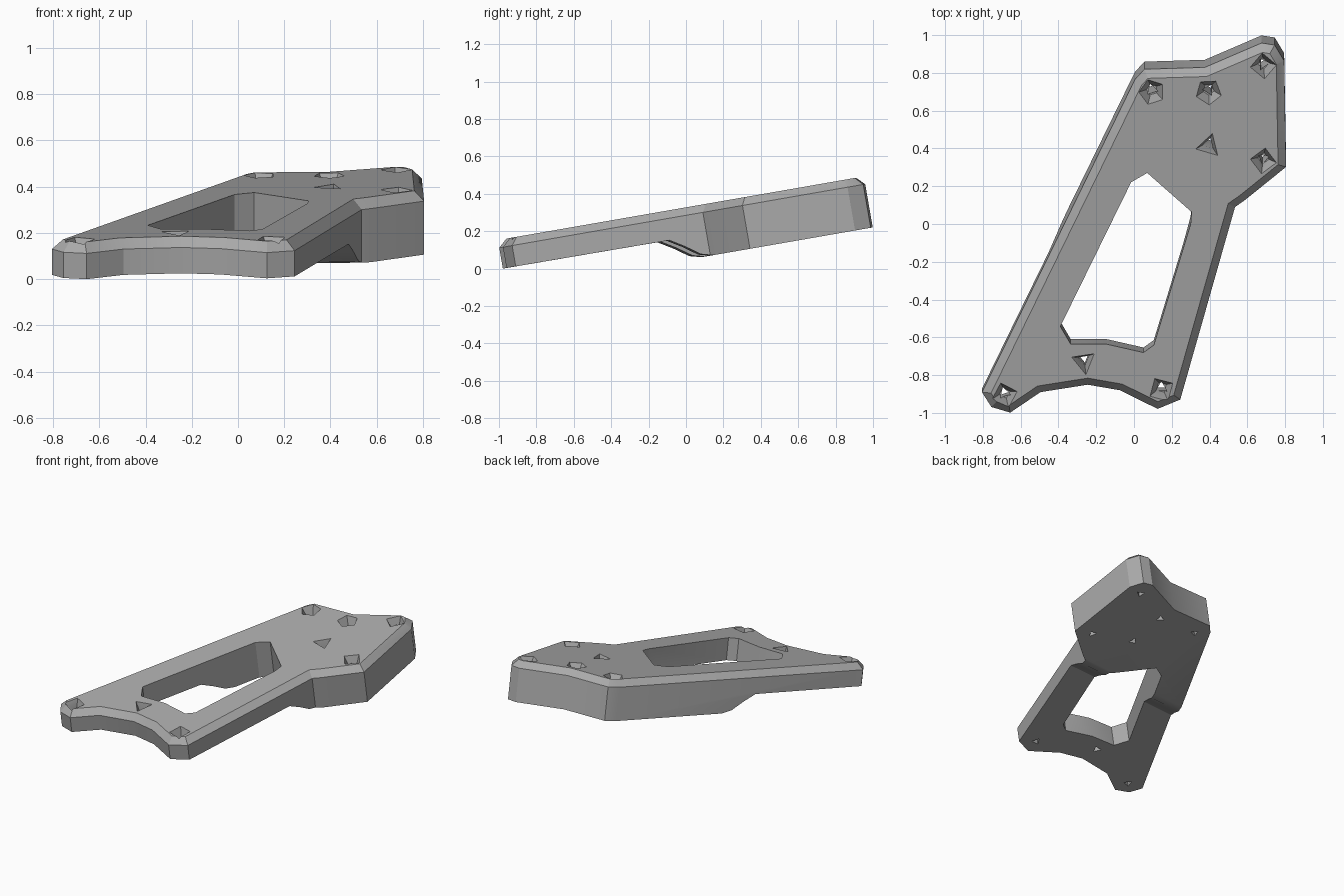
import bpy, bmesh, math
from mathutils import Matrix, Vector

if "Cube" in bpy.data.objects:
    bpy.data.objects.remove(bpy.data.objects["Cube"], do_unlink=True)

TILT = math.atan(0.174)
DEPTH = 0.277

grey = bpy.data.materials.new("plain grey")
grey.use_nodes = True
grey.diffuse_color = (0.4, 0.4, 0.4, 1)
grey.node_tree.nodes["Principled BSDF"].inputs["Base Color"].default_value = (0.4, 0.4, 0.4, 1)


def prism(name, points, low, high, rim=0.0):
    """Extrude a flat outline between two heights, optionally bevelling the top rim."""
    bm = bmesh.new()
    base = bm.faces.new([bm.verts.new((x, y, low)) for x, y in points])
    top = bmesh.ops.extrude_face_region(bm, geom=[base])["geom"]
    verts = [v for v in top if isinstance(v, bmesh.types.BMVert)]
    bmesh.ops.translate(bm, verts=verts, vec=(0, 0, high - low))
    bmesh.ops.recalc_face_normals(bm, faces=bm.faces)
    if rim:
        edges = [e for e in bm.edges if all(v.co.z > high - 1e-4 for v in e.verts)]
        bmesh.ops.bevel(bm, geom=edges, offset=rim, segments=1, affect='EDGES')
    return finish(name, bm)


def finish(name, bm):
    mesh = bpy.data.meshes.new(name)
    bm.to_mesh(mesh)
    bm.free()
    mesh.materials.append(grey)
    obj = bpy.data.objects.new(name, mesh)
    bpy.context.collection.objects.link(obj)
    return obj


def funnel(name, x, y, sides, turn):
    """Tapered screw hole: faceted recess above, narrow triangular bore below."""
    bm = bmesh.new()
    for n, low, high, r_low, r_high in ((3, -0.4, 0.02, 0.028, 0.034),
                                        (sides, -0.075, 0.02, 0.03, 0.08)):
        place = Matrix.Translation((x, y, (low + high) / 2)) @ Matrix.Rotation(turn, 4, 'Z')
        bmesh.ops.create_cone(bm, cap_ends=True, segments=n, radius1=r_low,
                              radius2=r_high, depth=high - low, matrix=place)
    return finish(name, bm)


def cut(target, cutter):
    mod = target.modifiers.new("cut", 'BOOLEAN')
    mod.operation = 'DIFFERENCE'
    mod.solver = 'EXACT'
    mod.use_self = True
    mod.object = cutter
    cutter.hide_render = True
    bpy.context.view_layer.objects.active = target
    bpy.ops.object.modifier_apply(modifier=mod.name)
    bpy.data.objects.remove(cutter, do_unlink=True)


# Main plate: flat outline with a bevelled top rim
outline = [(-0.81, -0.91), (-0.76, -0.99), (-0.66, -1.02), (-0.5, -0.91), (-0.25, -0.87),
           (-0.08, -0.90), (0.12, -1.0), (0.24, -0.95), (0.53, 0.085), (0.58, 0.12),
           (0.80, 0.30), (0.79, 0.87), (0.74, 0.955), (0.67, 0.966), (0.37, 0.835),
           (0.05, 0.825), (0.0, 0.77), (-0.79, -0.87)]
plate = prism("plate", outline, -DEPTH, 0, 0.042)

# Large window with its own rim chamfer
window = [(-0.02, 0.225), (0.065, 0.275), (0.30, 0.065), (0.295, 0.0), (0.10, -0.65),
          (0.045, -0.69), (-0.15, -0.645), (-0.34, -0.645), (-0.395, -0.55)]
cut(plate, prism("window_cutter", window, -0.5, 0.1))

# Thin front half: wedge removed underneath, slightly skewed
under = prism("under_cutter", [(-1.5, -0.6), (0.09, -0.6), (0.09, -0.285), (0.0, -0.26),
                               (-0.075, -0.205), (-0.15, -0.158), (-1.5, -0.153)], -1.5, 1.5)
for v in under.data.vertices:
    v.co = Matrix.Rotation(math.radians(4), 3, 'Z') @ Vector((v.co.z, v.co.x, v.co.y))
under_bm = bmesh.new()
under_bm.from_mesh(under.data)
bmesh.ops.recalc_face_normals(under_bm, faces=under_bm.faces)
under_bm.to_mesh(under.data)
under_bm.free()
cut(plate, under)

# Screw holes
holes = [(-0.69, -0.92, 4), (-0.27, -0.74, 3), (0.14, -0.89, 4), (0.68, 0.34, 4),
         (0.39, 0.42, 3), (0.68, 0.85, 4), (0.39, 0.71, 5), (0.09, 0.71, 5)]
for i, (x, y, sides) in enumerate(holes):
    cut(plate, funnel("hole_cutter", x, y, sides, 0.3 + i * 0.9))

# Tilt the whole plate and rest it on the ground, centred
plate.data.transform(Matrix.Rotation(TILT, 4, 'X'))
coords = [v.co for v in plate.data.vertices]
lo = [min(c[k] for c in coords) for k in range(3)]
hi = [max(c[k] for c in coords) for k in range(3)]
plate.data.transform(Matrix.Translation((-(lo[0] + hi[0]) / 2, -(lo[1] + hi[1]) / 2, -lo[2])))

bpy.ops.object.select_all(action='DESELECT')
plate.select_set(True)
bpy.context.view_layer.objects.active = plate
bpy.ops.object.shade_smooth_by_angle(angle=math.radians(25))
